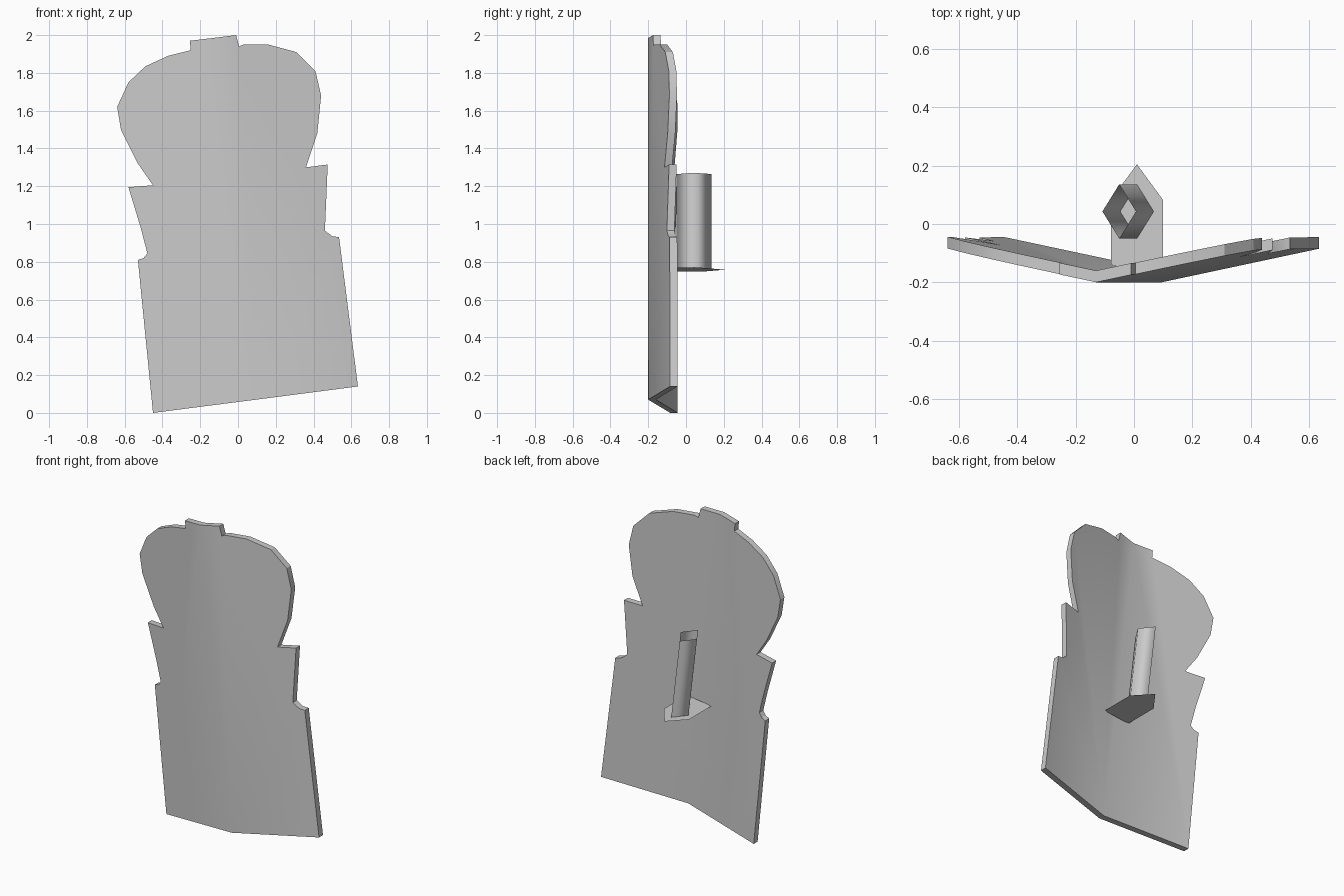
import bpy
import bmesh
import math
from mathutils import Matrix, Vector

cube = bpy.data.objects.get("Cube")
if cube:
    bpy.data.objects.remove(cube, do_unlink=True)

# Single grey colour for every part
grey = bpy.data.materials.new("plain grey")
grey.use_nodes = True
colour = (0.6, 0.6, 0.6, 1)
grey.diffuse_color = colour
grey.node_tree.nodes["Principled BSDF"].inputs["Base Color"].default_value = colour


def make_object(name, bm, recalc=True):
    """Turn a bmesh into a named, coloured object in the scene."""
    if recalc:
        bmesh.ops.recalc_face_normals(bm, faces=bm.faces)
    mesh = bpy.data.meshes.new(name)
    bm.to_mesh(mesh)
    bm.free()
    mesh.materials.append(grey)
    obj = bpy.data.objects.new(name, mesh)
    bpy.context.collection.objects.link(obj)
    return obj


def smooth(obj, degrees):
    """Smooth shading that keeps edges sharper than the angle."""
    bpy.ops.object.select_all(action="DESELECT")
    obj.select_set(True)
    bpy.context.view_layer.objects.active = obj
    bpy.ops.object.shade_smooth_by_angle(angle=math.radians(degrees))


# Shield panel: two flat halves folded along a leaning central crease
crease_low, crease_high = (0.095, 0.07), (-0.13, 1.985)
FOLD, FRONT, THICKNESS = 0.21, -0.2, 0.04
left_edge = [
    (-0.45, 0), (-0.53, 0.81), (-0.5, 0.82), (-0.48, 0.845), (-0.515, 0.98),
    (-0.58, 1.195), (-0.45, 1.205), (-0.53, 1.32), (-0.62, 1.5), (-0.64, 1.62),
    (-0.58, 1.75), (-0.49, 1.835), (-0.37, 1.89), (-0.25, 1.92), (-0.255, 1.97),
]
right_edge = [
    (0.635, 0.14), (0.535, 0.93), (0.5, 0.935), (0.46, 0.965), (0.475, 1.315),
    (0.36, 1.3), (0.42, 1.48), (0.44, 1.68), (0.41, 1.81), (0.31, 1.91),
    (0.16, 1.95), (0.03, 1.95), (0.005, 1.94), (-0.01, 2),
]


def folded(point):
    """Place an outline point on the folded front surface."""
    x, z = point
    along = (z - crease_low[1]) / (crease_high[1] - crease_low[1])
    crease_x = crease_low[0] + along * (crease_high[0] - crease_low[0])
    return Vector((x, FRONT + FOLD * abs(x - crease_x), z))


bm = bmesh.new()
low = bm.verts.new(folded(crease_low))
high = bm.verts.new(folded(crease_high))
left = [bm.verts.new(folded(p)) for p in left_edge]
right = [bm.verts.new(folded(p)) for p in right_edge]
bm.faces.new([low] + left + [high])
bm.faces.new([high] + right[::-1] + [low])
extruded = bmesh.ops.extrude_face_region(bm, geom=bm.faces[:], use_keep_orig=True)
back_verts = [g for g in extruded["geom"] if isinstance(g, bmesh.types.BMVert)]
bmesh.ops.translate(bm, vec=(0, THICKNESS, 0), verts=back_verts)
smooth(make_object("shield_panel", bm), 30)

# Hollow, open-ended, four-sided grip leaning with the panel
lean = math.atan(-0.12)
bm = bmesh.new()
rings = []
for height in (0, 0.51):
    ring = []
    for step in range(4):
        angle = step * math.pi / 2
        ring.append(bm.verts.new((0.058 * math.cos(angle), 0.093 * math.sin(angle), height)))
    rings.append(ring)
for i in range(4):
    j = (i + 1) % 4
    bm.faces.new((rings[0][i], rings[0][j], rings[1][j], rings[1][i]))
placing = Matrix.Translation((0.01, 0.043, 0.758)) @ Matrix.Rotation(lean, 4, "Y")
bmesh.ops.transform(bm, matrix=placing, verts=bm.verts)
smooth(make_object("hand_grip", bm), 180)

# Thin pointed bracket under the grip, reaching back to the panel
bm = bmesh.new()
outline = [(-0.09, -0.2), (0.09, -0.2), (0.09, 0.04), (0, 0.162), (-0.09, 0.04)]
bm.faces.new([bm.verts.new((x, max(y, -0.19), 0)) for x, y in outline])
bmesh.ops.transform(bm, matrix=placing, verts=bm.verts)
make_object("grip_bracket", bm, recalc=False)
